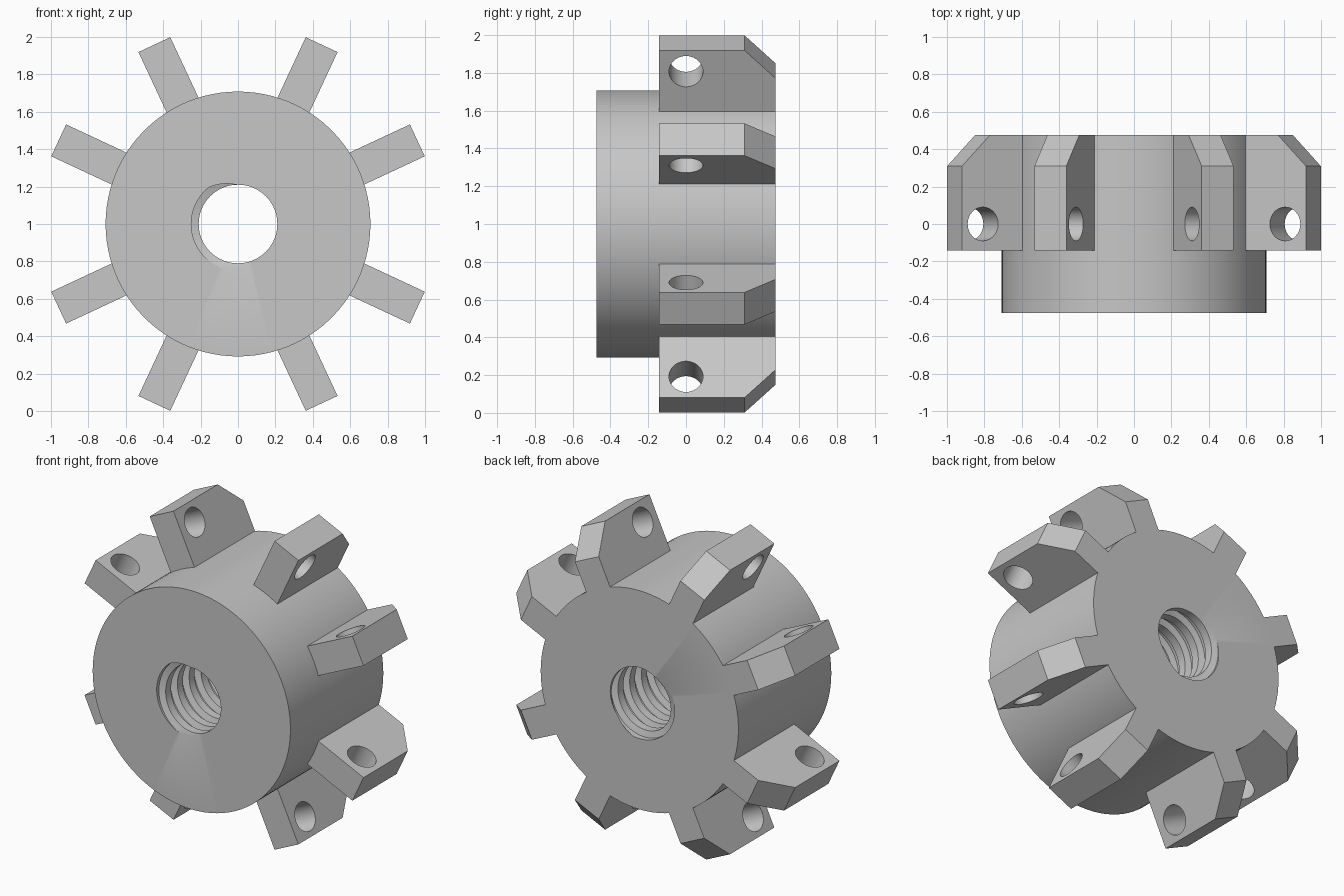
import bpy
import bmesh
from math import cos, sin, pi, radians, floor

cube = bpy.data.objects.get("Cube")
if cube:
    bpy.data.objects.remove(cube, do_unlink=True)

grey = bpy.data.materials.new("plain grey")
grey.use_nodes = True
colour = (0.57, 0.57, 0.57, 1)
grey.diffuse_color = colour
grey.node_tree.nodes["Principled BSDF"].inputs["Base Color"].default_value = colour

CENTRE = 1.0             # height of the axis
HALF = 0.475             # half length along y
BODY_R = 0.708
CREST, ROOT = 0.21, 0.25  # thread radii
PITCH = 0.12
START = 190 / 360        # turn at which the groove meets the front face
SEGS = 96


def smooth(obj):
    bpy.ops.object.select_all(action="DESELECT")
    obj.select_set(True)
    bpy.context.view_layer.objects.active = obj
    bpy.ops.object.shade_smooth_by_angle(angle=radians(30))


def thread_radius(phase):
    """Trapezoidal groove centred on whole-number phases."""
    off = abs(phase - floor(phase + 0.5))
    blend = min(max((0.27 - off) / 0.1, 0), 1)
    return CREST + (ROOT - CREST) * blend


# Hub: drum with a helical thread cut in its bore
def build_hub():
    bm = bmesh.new()
    turns = int(2 * HALF / PITCH) + 3
    marks = [t + d for t in range(-1, turns) for d in (-0.27, -0.17, 0.17, 0.27)]
    columns = []
    for j in range(SEGS + 1):
        a = 2 * pi * j / SEGS
        turn = j / SEGS - START
        col = [(BODY_R, -HALF)]
        for m in [marks[0] - 1] + marks + [marks[-1] + 1]:
            y = min(max(PITCH * (m - turn), 0), 2 * HALF)
            col.append((thread_radius(y / PITCH + turn), y - HALF))
        col.append((BODY_R, HALF))
        columns.append([bm.verts.new((r * cos(a), y, r * sin(a))) for r, y in col])
    for c, d in zip(columns, columns[1:]):
        for i in range(len(c)):
            k = (i + 1) % len(c)
            bm.faces.new((c[i], c[k], d[k], d[i]))
    bmesh.ops.remove_doubles(bm, verts=bm.verts, dist=0.0001)
    bmesh.ops.recalc_face_normals(bm, faces=bm.faces)
    mesh = bpy.data.meshes.new("hub")
    bm.to_mesh(mesh)
    bm.free()
    mesh.materials.append(grey)
    obj = bpy.data.objects.new("hub", mesh)
    obj.location.z = CENTRE
    bpy.context.collection.objects.link(obj)
    smooth(obj)


# Tooth: chamfered plate with a cross hole, x is the radial direction
def build_tooth():
    curve = bpy.data.curves.new("tooth", "CURVE")
    curve.dimensions = "2D"
    curve.fill_mode = "BOTH"
    curve.extrude = 0.094
    outline = [(0.7, -0.143), (1.058, -0.143), (1.058, 0.31), (0.894, HALF), (0.7, HALF)]
    hole = [(0.935 + 0.09 * cos(2 * pi * i / 40), 0.09 * sin(2 * pi * i / 40))
            for i in range(40)]
    for points in (outline, hole):
        spline = curve.splines.new("POLY")
        spline.points.add(len(points) - 1)
        for p, (x, y) in zip(spline.points, points):
            p.co = (x, y, 0, 1)
        spline.use_cyclic_u = True
    source = bpy.data.objects.new("tooth_profile", curve)
    bpy.context.collection.objects.link(source)
    depsgraph = bpy.context.evaluated_depsgraph_get()
    mesh = bpy.data.meshes.new_from_object(source.evaluated_get(depsgraph))
    bpy.data.objects.remove(source, do_unlink=True)
    bm = bmesh.new()
    bm.from_mesh(mesh)
    bmesh.ops.remove_doubles(bm, verts=bm.verts, dist=0.0001)
    bmesh.ops.recalc_face_normals(bm, faces=bm.faces)
    bm.to_mesh(mesh)
    bm.free()
    mesh.materials.clear()
    mesh.materials.append(grey)
    return mesh


build_hub()
tooth = build_tooth()
for n, angle in enumerate((25, 65, 115, 155, 205, 245, 295, 335), 1):
    obj = bpy.data.objects.new(f"tooth_{n}", tooth)
    obj.location.z = CENTRE
    obj.rotation_euler.y = -radians(angle)
    bpy.context.collection.objects.link(obj)
    if n == 1:
        smooth(obj)
